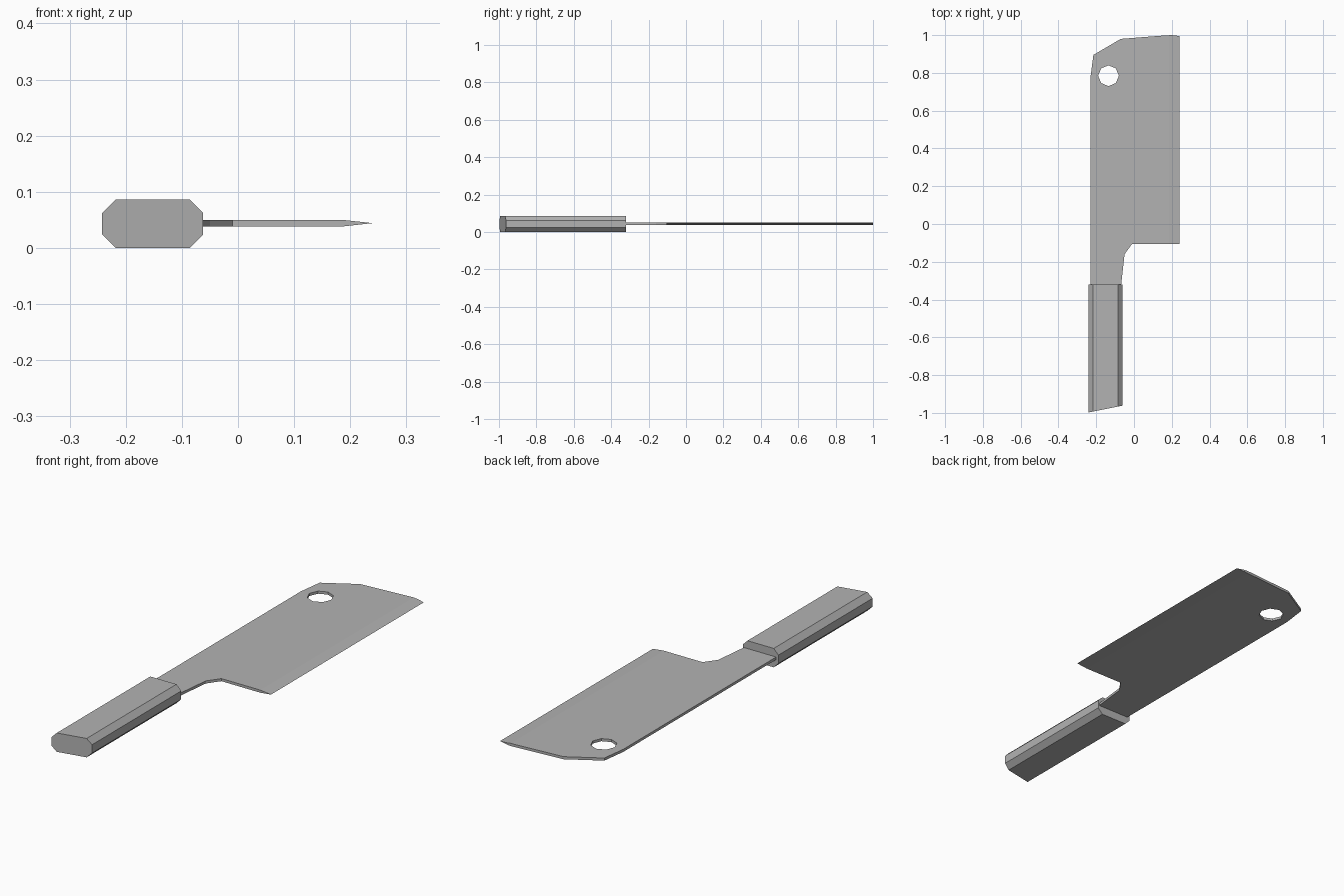
import bpy, bmesh, math
from mathutils import Vector

cube = bpy.data.objects.get("Cube")
if cube:
    bpy.data.objects.remove(cube, do_unlink=True)

# One flat grey for the whole knife
grey = bpy.data.materials.new("steel grey")
grey.use_nodes = True
colour = (0.45, 0.45, 0.45, 1)
grey.diffuse_color = colour
grey.node_tree.nodes["Principled BSDF"].inputs["Base Color"].default_value = colour


def prism(points, offset):
    """Closed bmesh from a flat polygon extruded by an offset."""
    bm = bmesh.new()
    face = bm.faces.new([bm.verts.new(p) for p in points])
    ext = bmesh.ops.extrude_face_region(bm, geom=[face], use_keep_orig=True)
    bmesh.ops.translate(bm, vec=Vector(offset),
                        verts=[g for g in ext["geom"] if isinstance(g, bmesh.types.BMVert)])
    bmesh.ops.recalc_face_normals(bm, faces=bm.faces)
    return bm


def make_object(name, bm):
    mesh = bpy.data.meshes.new(name)
    bmesh.ops.recalc_face_normals(bm, faces=bm.faces)
    bm.to_mesh(mesh)
    bm.free()
    mesh.materials.append(grey)
    obj = bpy.data.objects.new(name, mesh)
    bpy.context.collection.objects.link(obj)
    return obj


# Blade: outline with a neck, ground to a sharp edge on +x
MID, HALF = 0.044, 0.006
GRIND, EDGE = 0.185, 0.24
outline = [(-0.23, -0.34), (-0.07, -0.34), (-0.05, -0.16), (-0.01, -0.105),
           (EDGE, -0.105), (EDGE, 0.995), (0.2, 1.0), (0.16, 0.998),
           (-0.07, 0.98), (-0.215, 0.895), (-0.23, 0.78)]
bm = prism([(x, y, MID - HALF) for x, y in outline], (0, 0, 2 * HALF))
bmesh.ops.bisect_plane(bm, geom=bm.verts[:] + bm.edges[:] + bm.faces[:],
                       plane_co=(GRIND, 0, 0), plane_no=(1, 0, 0))
for v in bm.verts:
    if v.co.x > GRIND:
        v.co.z = MID + (v.co.z - MID) * (EDGE - v.co.x) / (EDGE - GRIND)
bmesh.ops.remove_doubles(bm, verts=bm.verts, dist=0.0005)
blade = make_object("blade", bm)

# Eight-sided hanging hole
ring = [(-0.135 + 0.055 * math.cos(i * math.pi / 4),
         0.785 + 0.055 * math.sin(i * math.pi / 4), 0) for i in range(8)]
cutter = make_object("hole_cutter", prism(ring, (0, 0, 0.1)))
cutter.hide_render = True
cut = blade.modifiers.new("hole", "BOOLEAN")
cut.operation = "DIFFERENCE"
cut.solver = "EXACT"
cut.object = cutter
bpy.context.view_layer.objects.active = blade
bpy.ops.object.modifier_apply(modifier=cut.name)
bpy.data.objects.remove(cutter, do_unlink=True)

# Handle: chamfered section with a slanted butt
CX, W, H, CUT = -0.152, 0.09, 0.043, 0.024
section = [(W, H - CUT), (W - CUT, H), (CUT - W, H), (-W, H - CUT),
           (-W, CUT - H), (CUT - W, -H), (W - CUT, -H), (W, CUT - H)]
bm = prism([(CX + x, -0.32, H + z) for x, z in section], (0, -0.66, 0))
for v in bm.verts:
    if v.co.y < -0.5:
        v.co.y += (v.co.x - CX) * 0.2
make_object("handle", bm)
